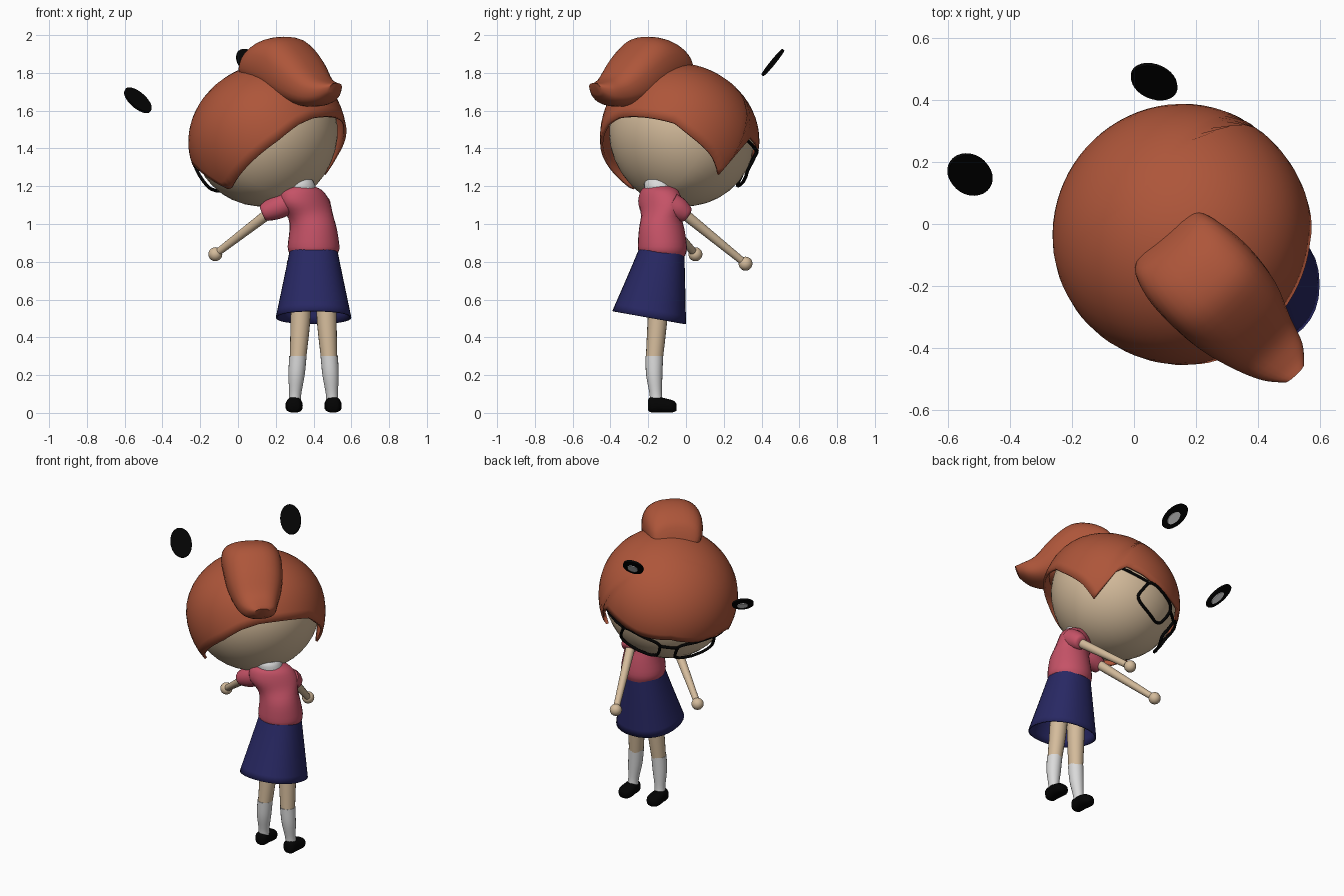
import bpy, bmesh, math
from mathutils import Vector, Matrix

if "Cube" in bpy.data.objects:
    bpy.data.objects.remove(bpy.data.objects["Cube"])


def material(name, r, g, b):
    m = bpy.data.materials.new(name)
    m.use_nodes = True
    m.diffuse_color = (r, g, b, 1)
    bsdf = m.node_tree.nodes["Principled BSDF"]
    bsdf.inputs["Base Color"].default_value = (r, g, b, 1)
    bsdf.inputs["Roughness"].default_value = 0.7
    return m


HAIR = material("auburn hair", 0.42, 0.092, 0.042)
SKIN = material("skin", 0.66, 0.5, 0.33)
PINK = material("pink shirt", 0.56, 0.085, 0.135)
NAVY = material("navy skirt", 0.021, 0.021, 0.125)
WHITE = material("white cloth", 0.7, 0.7, 0.7)
BLACK = material("black", 0.001, 0.001, 0.001)
GREY = material("eye white", 0.9, 0.9, 0.9)


def finish(name, bm, mat, matrix=None, angle=50):
    bmesh.ops.recalc_face_normals(bm, faces=bm.faces)
    mesh = bpy.data.meshes.new(name)
    bm.to_mesh(mesh)
    bm.free()
    mesh.materials.append(mat)
    ob = bpy.data.objects.new(name, mesh)
    bpy.context.collection.objects.link(ob)
    if matrix:
        ob.matrix_world = matrix
    bpy.ops.object.select_all(action="DESELECT")
    ob.select_set(True)
    bpy.context.view_layer.objects.active = ob
    bpy.ops.object.shade_smooth_by_angle(angle=math.radians(angle))
    return ob


def catmull(a, b, c, d, t):
    return 0.5 * (2 * b + (c - a) * t + (2 * a - 5 * b + 4 * c - d) * t * t
                  + (3 * b - a - 3 * c + d) * t ** 3)


def boxy(t, power):
    return math.copysign(abs(t) ** power, t)


def loft(name, rings, mat, sides=24, steps=4, caps=True, power=1):
    """Smooth skin through rings of (centre, half axis, half axis)."""
    rings = [[Vector(v) for v in ring] for ring in rings]
    full = []
    for i in range(len(rings) - 1):
        near = [rings[max(0, min(len(rings) - 1, i + k))] for k in (-1, 0, 1, 2)]
        full += [[catmull(*[q[n] for q in near], s / steps) for n in range(3)]
                 for s in range(steps)]
    full.append(rings[-1])
    bm = bmesh.new()
    turn = [math.tau * k / sides for k in range(sides)]
    loops = [[bm.verts.new(c + u * boxy(math.cos(a), power) + v * boxy(math.sin(a), power))
              for a in turn] for c, u, v in full]
    for lo, hi in zip(loops, loops[1:]):
        for k in range(sides):
            n = (k + 1) % sides
            bm.faces.new((lo[k], lo[n], hi[n], hi[k]))
    if caps:
        bm.faces.new(loops[0])
        bm.faces.new(loops[-1])
    return finish(name, bm, mat)


def level(x, y, z, rx, ry, tilt=0):
    return (x, y, z), (rx, 0, 0), (0, ry, tilt)


def turned(x, y, z, wide, deep):
    return (x, y, z), (0.82 * wide, 0.57 * wide, 0), (-0.57 * deep, 0.82 * deep, 0)


def limb(name, stations, mat):
    """Round tube through (point, radius) stations."""
    axis = Vector(stations[-1][0]) - Vector(stations[0][0])
    u = axis.orthogonal().normalized()
    v = axis.cross(u).normalized()
    return loft(name, [(p, u * r, v * r) for p, r in stations], mat, 16)


def ball(name, mat, matrix, segments):
    bm = bmesh.new()
    bmesh.ops.create_uvsphere(bm, u_segments=segments, v_segments=segments // 2, radius=1)
    return finish(name, bm, mat, matrix)


# Head frame: x to one ear, y out of the face, z to the crown
face = Vector((-0.5, 0.72, -0.48)).normalized()
ear = Vector((0.8, 0.58, 0.18))
ear = (ear - face * ear.dot(face)).normalized()
crown = ear.cross(face)
HEAD = Matrix((ear, face, crown)).transposed().to_4x4()
HEAD.translation = (0.15, -0.03, 1.47)

# Head: low crown under the hair, jaw tapering up towards the nape
head = ball("head", SKIN, HEAD @ Matrix.Diagonal((0.387, 0.4, 0.37, 1)), 40)
for v in head.data.vertices:
    if v.co.z > 0:
        v.co.z *= 0.93
    elif v.co.y < 0:
        v.co.z *= 1 + 0.12 * v.co.y
    if v.co.y < 0:
        v.co.y *= 0.94

# Hair cap with a fringe, two pointed side locks and a raised nape
HAIRLINE = [(-180, -0.12), (-165, -0.135), (-145, -0.175), (-108, -0.22), (-81, -0.25),
            (-71, -0.12), (-62, -0.02), (-50, 0.03), (-30, 0.05), (0, 0.09), (30, 0.05), (50, 0.04),
            (65, 0.02), (70, -0.05), (75, -0.25), (92, -0.2), (118, -0.155), (130, -0.125), (180, -0.12)]


def hairline(deg):
    for (a, u), (b, w) in zip(HAIRLINE, HAIRLINE[1:]):
        if deg <= b:
            return u + (w - u) * (deg - a) / (b - a)


bm = bmesh.new()
SEG, ROWS = 72, 14
top = bm.verts.new((0, 0, 0.37))
rows = []
for j in range(1, ROWS + 1):
    row = []
    for i in range(SEG):
        az = math.tau * i / SEG - math.pi
        low = math.asin(hairline(math.degrees(az)) / 0.37)
        el = math.pi / 2 + (low - math.pi / 2) * j / ROWS
        out = math.cos(el if el > 0 else 0.8 * el)
        row.append(bm.verts.new((0.42 * out * math.sin(az), 0.425 * out * math.cos(az),
                                 0.37 * math.sin(el))))
    rows.append(row)
for i in range(SEG):
    n = (i + 1) % SEG
    bm.faces.new((top, rows[0][i], rows[0][n]))
    for a, b in zip(rows, rows[1:]):
        bm.faces.new((a[i], b[i], b[n], a[n]))
hair = finish("hair_cap", bm, HAIR, HEAD)
shell = hair.modifiers.new("thickness", "SOLIDIFY")
shell.thickness = 0.015
shell.offset = -1

# Swept-back bun with a flicked tip
side = Vector((0.73, 0.68, 0))
lift = Vector((0.25, -0.27, 0.93))
bun = [(0.095, -0.045, 1.84, 0.08, 0.04), (0.11, -0.06, 1.85, 0.14, 0.09),
       (0.165, -0.12, 1.86, 0.17, 0.132), (0.245, -0.2, 1.84, 0.178, 0.154),
       (0.33, -0.29, 1.77, 0.165, 0.137), (0.41, -0.38, 1.705, 0.125, 0.09),
       (0.475, -0.44, 1.695, 0.09, 0.062), (0.515, -0.48, 1.715, 0.045, 0.033)]
loft("hair_bun", [((x, y, z), side * w, lift * h) for x, y, z, w, h in bun], HAIR, 28, power=0.8)


# Glasses laid over the face
def on_face(x, z):
    y = 0.4 * math.sqrt(max(0, 1 - (x / 0.4) ** 2 - (z / 0.37) ** 2))
    return Vector((x, y + 0.02, z))


def wire(name, points, cyclic=False):
    cu = bpy.data.curves.new(name, "CURVE")
    cu.dimensions = "3D"
    cu.bevel_depth = 0.009
    cu.bevel_resolution = 2
    sp = cu.splines.new("POLY")
    sp.points.add(len(points) - 1)
    for p, co in zip(sp.points, points):
        p.co = (*co, 1)
    sp.use_cyclic_u = cyclic
    cu.materials.append(BLACK)
    ob = bpy.data.objects.new(name, cu)
    bpy.context.collection.objects.link(ob)
    ob.matrix_world = HEAD


for s, label in ((-1, "left"), (1, "right")):
    turns = [math.tau * k / 24 for k in range(24)]
    wire(label + "_lens_rim", [on_face(s * (0.165 + 0.115 * boxy(math.cos(a), 0.5)),
                                       -0.03 + 0.08 * boxy(math.sin(a), 0.5)) for a in turns], True)
    wire(label + "_temple", [on_face(s * x, 0.11 - 0.3 * x) for x in (0.28, 0.32, 0.36, 0.38)])
wire("glasses_bridge", [on_face(x, 0.02) for x in (-0.05, 0, 0.05)])

# Floating eyes: upright oval discs with a pale centre on the outer side
for label, at, aim in (("left", (-0.53, 0.16, 1.655), (-0.39, 0.54, -0.745)),
                       ("right", (0.065, 0.46, 1.855), (-0.11, 0.745, -0.655))):
    normal = Vector(aim).normalized()
    across = (ear - normal * ear.dot(normal)).normalized()
    up = normal.cross(across)
    turn = Matrix((across, up, normal)).transposed().to_4x4()
    for part, size, depth, out, mat in (("eye", 1, 0.012, 0, BLACK),
                                        ("pupil", 0.5, 0.006, 0.007, GREY)):
        bm = bmesh.new()
        bmesh.ops.create_cone(bm, cap_ends=True, segments=28, radius1=size,
                              radius2=size, depth=depth)
        place = Matrix.Translation(Vector(at) + normal * out + up * out * 2)
        finish(f"{label}_{part}", bm, mat, place @ turn @ Matrix.Diagonal((0.064, 0.097, 1, 1)))

# Neck, collar, shirt and skirt
limb("neck", [((0.33, -0.14, 1.16), 0.05), ((0.31, -0.13, 1.26), 0.05)], SKIN)
loft("collar", [level(0.33, -0.14, 1.18, 0.085, 0.082), level(0.325, -0.145, 1.215, 0.08, 0.076),
                level(0.322, -0.145, 1.235, 0.07, 0.066)], WHITE)
loft("shirt", [level(0.4, -0.125, 0.84, 0.125, 0.12, -0.01), level(0.4, -0.125, 0.88, 0.137, 0.13),
               level(0.395, -0.13, 1.0, 0.122, 0.115), turned(0.36, -0.135, 1.1, 0.145, 0.1),
               turned(0.34, -0.14, 1.17, 0.125, 0.09), turned(0.33, -0.14, 1.2, 0.078, 0.07)], PINK, 28)
skirt = loft("skirt", [level(0.4, -0.125, 0.89, 0.12, 0.115), level(0.4, -0.155, 0.72, 0.155, 0.15, -0.015),
                       level(0.4, -0.195, 0.505, 0.2, 0.195, -0.035)], NAVY, 32, caps=False, power=0.9)
skirt.modifiers.new("thickness", "SOLIDIFY").thickness = 0.008

# Arms with puffed sleeves and ball hands
for label, root, cuff, hand in (
        ("left", (0.26, -0.17, 1.11), (0.14, -0.16, 1.06), (-0.12, 0.05, 0.84)),
        ("right", (0.43, -0.085, 1.11), (0.42, 0.0, 1.05), (0.295, 0.315, 0.79))):
    root, cuff, hand = Vector(root), Vector(cuff), Vector(hand)
    mid = (root + cuff) / 2
    limb(label + "_sleeve", [(root, 0.062), (mid, 0.062), (cuff, 0.047),
                             (cuff.lerp(hand, 0.03), 0.03)], PINK)
    limb(label + "_arm", [(mid, 0.03), (hand, 0.019)], SKIN)
    ball(label + "_hand", SKIN, Matrix.Translation(hand) @ Matrix.Scale(0.037, 4), 20)

# Legs, socks and shoes mirrored about the hips
for s, label in ((-1, "left"), (1, "right")):
    def at(dx):
        return 0.4 + s * dx

    loft(label + "_leg", [level(at(0.065), -0.14, 0.66, 0.055, 0.055), level(at(0.07), -0.152, 0.48, 0.052, 0.052),
                          level(at(0.083), -0.168, 0.28, 0.043, 0.045)], SKIN, 20)
    loft(label + "_sock", [level(at(0.083), -0.168, 0.3, 0.046, 0.047), level(at(0.09), -0.168, 0.2, 0.043, 0.043),
                           level(at(0.097), -0.16, 0.1, 0.032, 0.033), level(at(0.1), -0.155, 0.05, 0.034, 0.036)],
         WHITE, 20)
    shoe = [(-0.2, 0.042, 0.025, 0.03), (-0.185, 0.043, 0.038, 0.04), (-0.14, 0.043, 0.042, 0.04),
            (-0.09, 0.037, 0.046, 0.035), (-0.065, 0.034, 0.038, 0.03), (-0.05, 0.03, 0.02, 0.018)]
    loft(label + "_shoe", [((at(0.103), y, z), (w, 0, 0), (0, 0, h)) for y, z, w, h in shoe], BLACK, 20, power=0.75)
